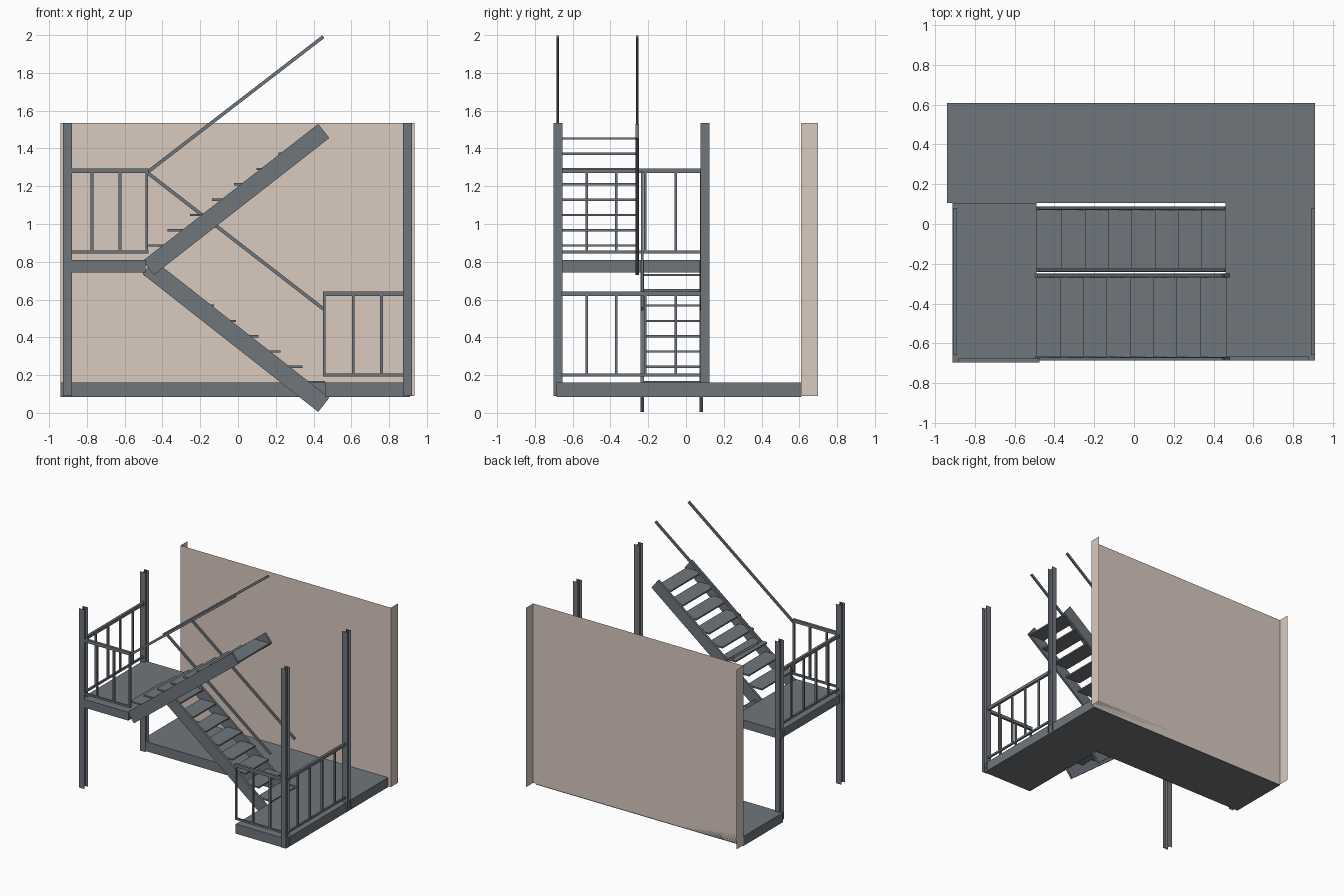
import bpy, bmesh
from mathutils import Vector

if "Cube" in bpy.data.objects:
    bpy.data.objects.remove(bpy.data.objects["Cube"])

STEEL = bpy.data.materials.new("steel")
STEEL.diffuse_color = (0.16, 0.18, 0.20, 1)
STEEL.use_nodes = True
STEEL.node_tree.nodes["Principled BSDF"].inputs["Base Color"].default_value = STEEL.diffuse_color
PLASTER = bpy.data.materials.new("plaster")
PLASTER.diffuse_color = (0.70, 0.59, 0.52, 1)
PLASTER.use_nodes = True
PLASTER.node_tree.nodes["Principled BSDF"].inputs["Base Color"].default_value = PLASTER.diffuse_color


def make(name, verts, faces, mat=STEEL):
    me = bpy.data.meshes.new(name)
    me.from_pydata(verts, [], faces)
    me.materials.append(mat)
    ob = bpy.data.objects.new(name, me)
    bpy.context.collection.objects.link(ob)
    return ob


def prism(name, pts, lo, hi, axis):
    """Extrude a 2D outline along y (points are x,z) or z (points are x,y)."""
    n = len(pts)
    place = (lambda p, d: (p[0], d, p[1])) if axis == 'y' else (lambda p, d: (p[0], p[1], d))
    verts = [place(p, d) for d in (lo, hi) for p in pts]
    faces = [tuple(range(n)), tuple(range(n, 2 * n))]
    faces += [(i, (i + 1) % n, n + (i + 1) % n, n + i) for i in range(n)]
    ob = make(name, verts, faces)
    bm = bmesh.new()
    bm.from_mesh(ob.data)
    bmesh.ops.recalc_face_normals(bm, faces=bm.faces)
    bm.to_mesh(ob.data)
    bm.free()
    return ob


def box(name, x0, x1, y0, y1, z0, z1):
    return prism(name, [(x0, y0), (x1, y0), (x1, y1), (x0, y1)], z0, z1, 'z')


# Back wall: open sheet with a return at each end
wx0, wx1, wz0, wz1 = -0.94, 0.935, 0.09, 1.535
outline = [(wx0, 0.70), (wx0, 0.61), (wx1, 0.61), (wx1, 0.70)]
make("back_wall", [(x, y, z) for z in (wz0, wz1) for x, y in outline],
     [(i, i + 1, i + 5, i + 4) for i in range(3)], PLASTER)

# L-shaped lower floor and the mid landing
prism("lower_floor", [(-0.94, 0.105), (0.46, 0.105), (0.46, -0.686), (0.91, -0.686),
                      (0.91, 0.61), (-0.94, 0.61)], 0.083, 0.16, 'z')
box("mid_landing", -0.912, -0.49, -0.696, 0.105, 0.743, 0.81)

# Four H-section posts made of thin sheet
for side, cx in (("left", -0.9025), ("right", 0.8975)):
    for end, cy in (("front", -0.678), ("back", 0.10)):
        h = 0.0235
        v, f = [], []
        for a, b in (((-h, -h), (h, -h)), ((-h, h), (h, h)), ((0, -h), (0, h))):
            k = len(v)
            v += [(cx + p[0], cy + p[1], z) for z in (0.09, 1.535) for p in (a, b)]
            f.append((k, k + 1, k + 3, k + 2))
        make(f"{side}_{end}_post", v, f)


# Landing guard rails: one along the front, one along the outer side
def guard(name, xa, xb, side_x, y, z, front_bars):
    s = 0.007
    for part, z0, z1, w in (("top_rail", z + 0.425, z + 0.45, 0.01), ("bottom_rail", z, z + 0.015, s)):
        box(f"{name}_front_{part}", xa, xb, y - w, y + w, z0, z1)
        box(f"{name}_side_{part}", side_x - w, side_x + w, -0.66, 0.08, z0, z1)
    for bx in front_bars:
        box(f"{name}_front_baluster", bx - s, bx + s, y - s, y + s, z, z + 0.43)
    for by in (-0.525, -0.37, -0.215, -0.055):
        box(f"{name}_side_baluster", side_x - s, side_x + s, by - s, by + s, z, z + 0.43)


guard("mid_landing", -0.885, -0.475, -0.90, -0.686, 0.845, (-0.773, -0.625, -0.483))
guard("lower_landing", 0.45, 0.88, 0.90, -0.677, 0.193, (0.457, 0.61, 0.76))


# Sloping square-ended bar whose centre line runs from a to b in the xz plane
def bar(name, a, b, y, width, height):
    a, b = Vector(a), Vector(b)
    d = (b - a).normalized()
    n = Vector((-d.y, d.x)) * height / 2
    prism(name, [a - n, b - n, b + n, a + n], y - width / 2, y + width / 2, 'y')


# Stair flights: stringers, handrails and treads
def flight(name, ya, yb, foot, head, rail_a, rail_b, tread_x, tread_z, step_x):
    for y in (ya, yb):
        bar(f"{name}_stringer", foot, head, y, 0.018, 0.095)
        bar(f"{name}_handrail", rail_a, rail_b, y, 0.014, 0.018)
    for i in range(8):
        x, z = tread_x + i * step_x, tread_z + i * 0.081
        box(f"{name}_tread", x, x + 0.135, ya + 0.009, yb - 0.009, z - 0.006, z + 0.006)


flight("lower_flight", -0.232, 0.08, (0.454, 0.0425), (-0.476, 0.7725),
       (0.452, 0.55), (-0.48, 1.272), 0.325, 0.163, -0.1175)
flight("upper_flight", -0.679, -0.259, (-0.475, 0.7675), (0.454, 1.4925),
       (-0.482, 1.272), (0.452, 1.992), -0.49, 0.886, 0.1175)
